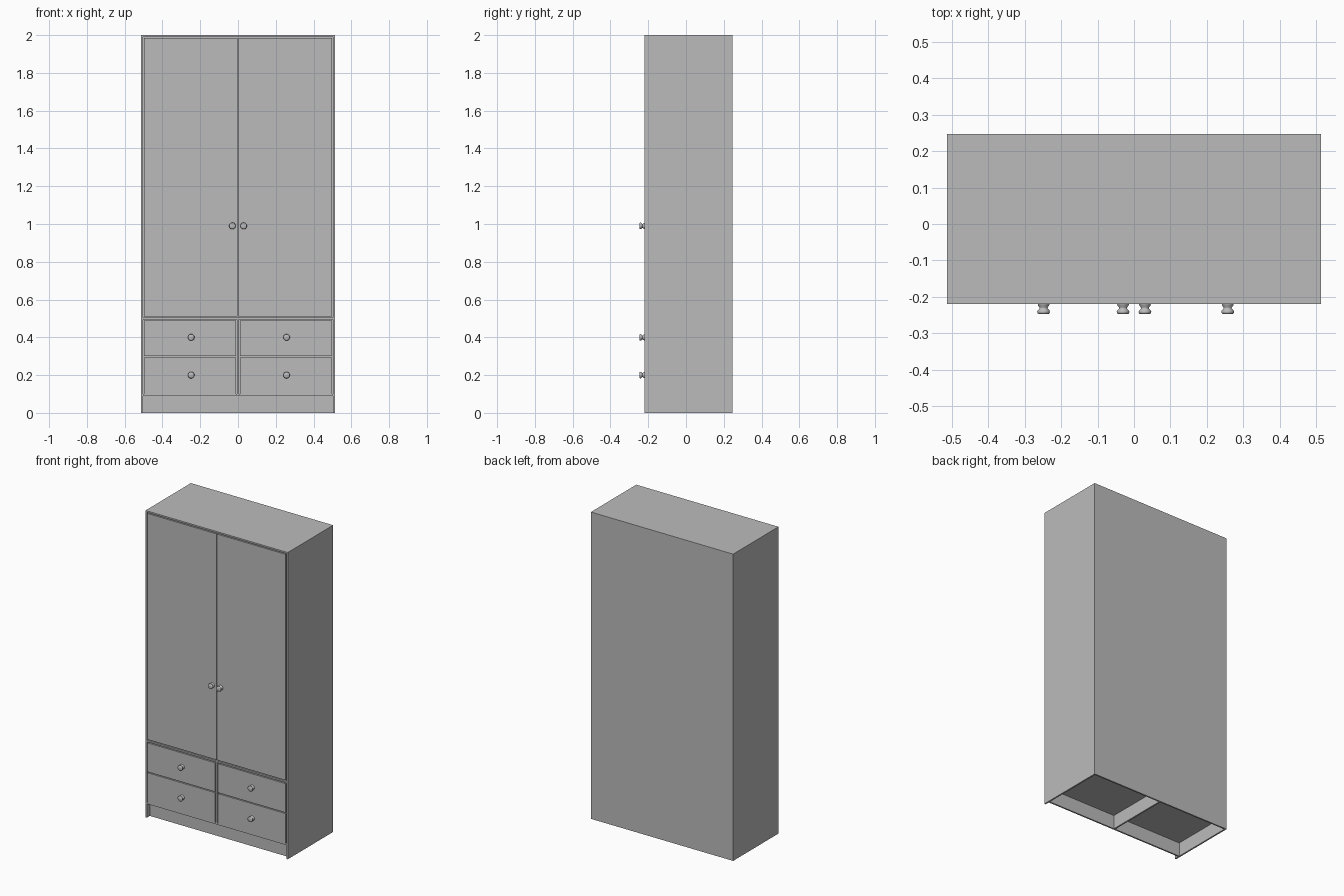
import bpy
import bmesh
from math import pi, radians
from mathutils import Matrix

cube = bpy.data.objects.get("Cube")
if cube:
    bpy.data.objects.remove(cube, do_unlink=True)

grey = bpy.data.materials.new("plain grey")
grey.use_nodes = True
grey.diffuse_color = (0.5, 0.5, 0.5, 1)
grey.node_tree.nodes["Principled BSDF"].inputs["Base Color"].default_value = (0.5, 0.5, 0.5, 1)


def add_object(name, bm):
    bmesh.ops.recalc_face_normals(bm, faces=bm.faces)
    mesh = bpy.data.meshes.new(name)
    bm.to_mesh(mesh)
    bm.free()
    mesh.materials.append(grey)
    obj = bpy.data.objects.new(name, mesh)
    bpy.context.collection.objects.link(obj)
    return obj


def box(name, x0, x1, y0, y1, z0, z1):
    bm = bmesh.new()
    size = Matrix.Diagonal((x1 - x0, y1 - y0, z1 - z0, 1))
    centre = Matrix.Translation(((x0 + x1) / 2, (y0 + y1) / 2, (z0 + z1) / 2))
    bmesh.ops.create_cube(bm, size=1, matrix=centre @ size)
    return add_object(name, bm)


# Overall dimensions
WIDTH, FRONT, BACK, TOP = 0.513, -0.22, 0.247, 2.0
BOARD = 0.01
GAP = 0.006
INNER = WIDTH - BOARD
HALF = BOARD / 2
PLINTH = 0.09
SHELF = 0.495
REAR = BACK - BOARD

# Carcass
for side, s in (("right", -1), ("left", 1)):
    xs = sorted((s * INNER, s * WIDTH))
    box(side + "_side_panel", *xs, FRONT, BACK, 0, TOP)
box("top_panel", -INNER, INNER, FRONT, BACK, TOP - BOARD, TOP)
box("back_panel", -INNER, INNER, REAR, BACK, 0, TOP - BOARD)
box("middle_shelf", -INNER, INNER, FRONT, REAR, SHELF, SHELF + BOARD)
box("bottom_panel", -INNER, INNER, FRONT, REAR, PLINTH, PLINTH + BOARD)
box("drawer_divider", -HALF, HALF, FRONT, REAR, PLINTH + BOARD, SHELF)

# Recessed plinth with a central support under the floor
KICK = FRONT + 0.03
box("kick_board", -INNER, INNER, KICK, KICK + BOARD, 0, PLINTH)
box("plinth_support", -HALF, HALF, KICK + BOARD, REAR, 0, PLINTH)


# Turned knob, flared at the base and head
def knob(name, x, z):
    profile = [(0, 0), (0.016, 0), (0.015, 0.004), (0.011, 0.009), (0.011, 0.012),
               (0.016, 0.017), (0.0175, 0.021), (0.016, 0.025), (0.013, 0.027), (0, 0.027)]
    bm = bmesh.new()
    points = [bm.verts.new((r, 0, h)) for r, h in profile]
    edges = [bm.edges.new(pair) for pair in zip(points, points[1:])]
    bmesh.ops.spin(bm, geom=points + edges, cent=(0, 0, 0), axis=(0, 0, 1),
                   angle=2 * pi, steps=24)
    bmesh.ops.remove_doubles(bm, verts=bm.verts, dist=0.0001)
    bm.transform(Matrix.Translation((x, FRONT, z)) @ Matrix.Rotation(pi / 2, 4, "X"))
    obj = add_object(name, bm)
    bpy.ops.object.select_all(action="DESELECT")
    obj.select_set(True)
    bpy.context.view_layer.objects.active = obj
    bpy.ops.object.shade_smooth_by_angle(angle=radians(45))


# Doors and drawers, set flush between the boards
drawer_rows = (("lower", PLINTH + BOARD, 0.294, 0.2), ("upper", 0.3, SHELF - GAP, 0.4))
for side, s, drawer_knob in (("right", -1, -0.248), ("left", 1, 0.257)):
    door_x = sorted((s * 0.002, s * (INNER - GAP)))
    box(side + "_door", *door_x, FRONT, FRONT + 0.02,
        SHELF + BOARD + GAP, TOP - BOARD - GAP)
    knob(side + "_door_knob", s * 0.03, 0.99)
    drawer_x = sorted((s * (HALF + GAP), s * (INNER - GAP)))
    for row, z0, z1, knob_z in drawer_rows:
        box(f"{row}_{side}_drawer", *drawer_x, FRONT, REAR - 0.02, z0, z1)
        knob(f"{row}_{side}_drawer_knob", drawer_knob, knob_z)
